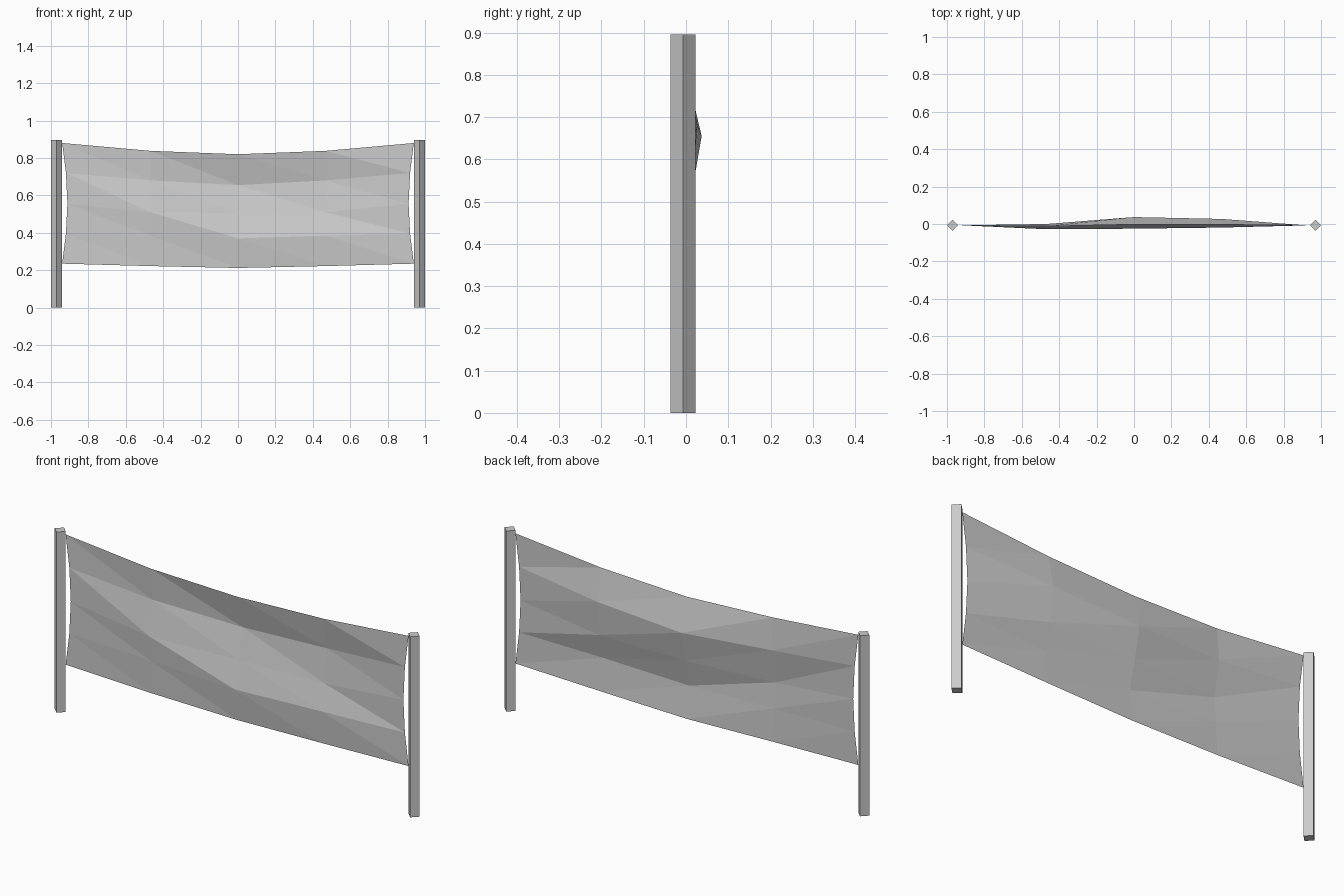
import bpy, bmesh, math

if "Cube" in bpy.data.objects:
    bpy.data.objects.remove(bpy.data.objects["Cube"])

grey = bpy.data.materials.new("plain grey")
grey.diffuse_color = (0.6, 0.6, 0.6, 1)
grey.use_nodes = True
grey.node_tree.nodes["Principled BSDF"].inputs["Base Color"].default_value = grey.diffuse_color
CY = -0.007  # post line


def finish(name, bm):
    mesh = bpy.data.meshes.new(name)
    bm.to_mesh(mesh)
    bm.free()
    mesh.materials.append(grey)
    obj = bpy.data.objects.new(name, mesh)
    bpy.context.collection.objects.link(obj)
    return obj


# Square posts turned 45 degrees
for name, x in (("left_post", -0.97), ("right_post", 0.97)):
    bm = bmesh.new()
    bmesh.ops.create_cone(bm, cap_ends=True, segments=4, radius1=0.03,
                          radius2=0.03, depth=0.895)
    bmesh.ops.translate(bm, verts=bm.verts, vec=(x, CY, 0.4475))
    finish(name, bm)

# Hanging cloth: five columns of five points, top to bottom
end_x = (0.94, 0.928, 0.922, 0.912, 0.94)
end_x = (0.94, 0.92, 0.912, 0.92, 0.94)
col_z = {
    2: (0.88, 0.72, 0.555, 0.395, 0.235),
    1: (0.838, 0.68, 0.51, 0.385, 0.222),
    0: (0.82, 0.655, 0.505, 0.37, 0.212),
}
col_y = (
    (CY,) * 5,
    (-0.012, 0.000, -0.028, -0.018, -0.012),
    (-0.002, 0.037, 0.005, -0.025, -0.007),
    (-0.003, 0.027, 0.012, -0.019, -0.007),
    (CY,) * 5,
)
bm = bmesh.new()
grid = []
for i in range(5):
    side = i - 2
    col = []
    for r in range(5):
        x = math.copysign(end_x[r], side) if abs(side) == 2 else side * 0.468
        col.append(bm.verts.new((x, col_y[i][r], col_z[abs(side)][r])))
    grid.append(col)
# Each cell is split from upper left to lower right
for a, b in zip(grid, grid[1:]):
    for r in range(4):
        bm.faces.new((a[r], a[r + 1], b[r + 1]))
        bm.faces.new((a[r], b[r + 1], b[r]))
finish("cloth_banner", bm)
